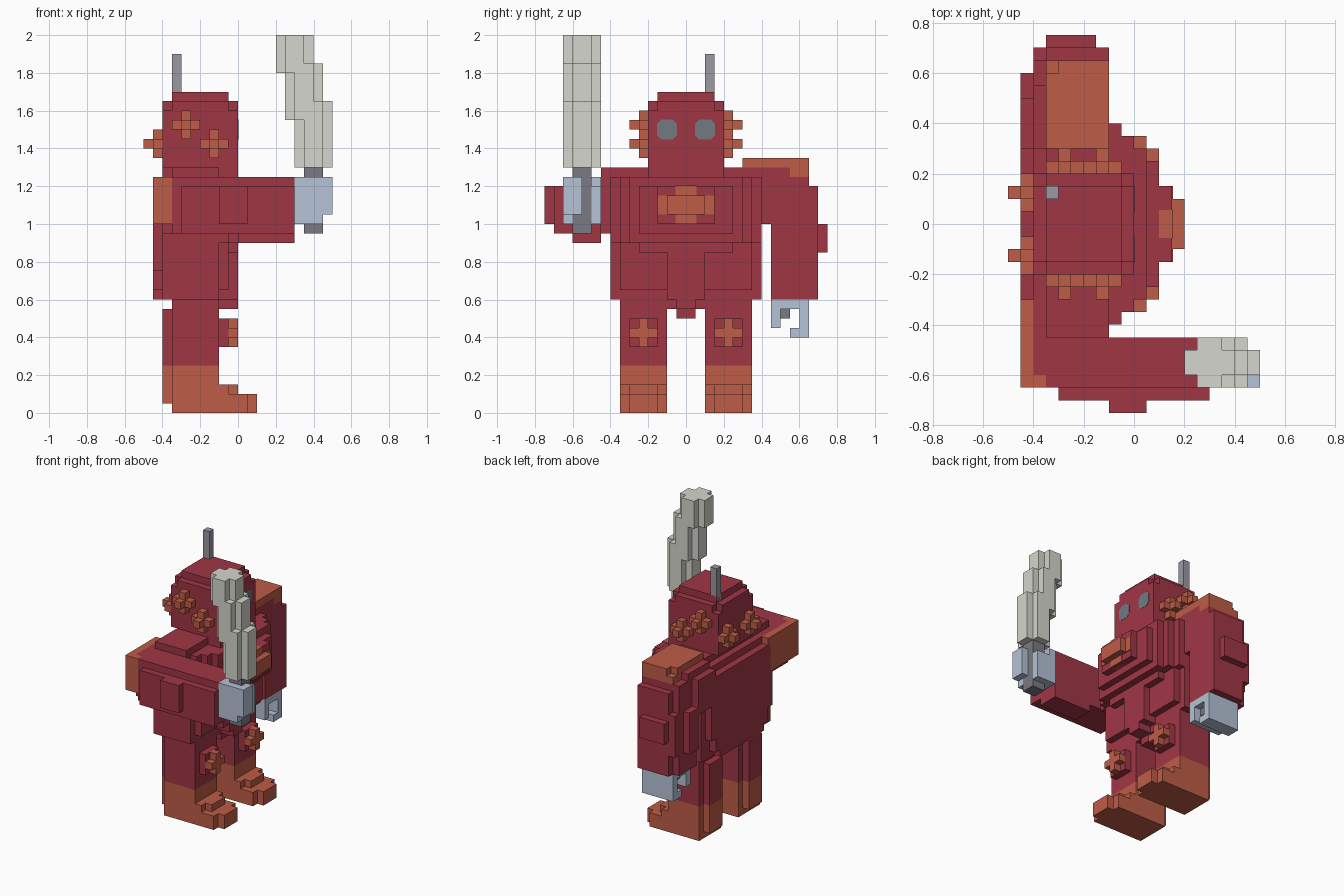
import bpy, bmesh
from mathutils import Matrix, Vector

cube = bpy.data.objects.get("Cube")
if cube:
    bpy.data.objects.remove(cube, do_unlink=True)

U = 0.05  # block size; all boxes are (x0, x1, y0, y1, z0, z1) in blocks


def material(name, rgb):
    lin = [((c / 255 + 0.055) / 1.055) ** 2.4 for c in rgb] + [1.0]
    m = bpy.data.materials.new(name)
    m.use_nodes = True
    m.diffuse_color = lin
    bsdf = next(n for n in m.node_tree.nodes if n.type == 'BSDF_PRINCIPLED')
    bsdf.inputs["Base Color"].default_value = lin
    bsdf.inputs["Roughness"].default_value = 0.8
    return m


RED = material("dark red", (160, 54, 69))
RUST = material("rust orange", (190, 92, 70))
BLADE = material("pale grey", (213, 214, 205))
STEEL = material("blue steel", (181, 195, 214))
GRIP = material("dark grey", (123, 122, 133))
ROD = material("mid grey", (155, 153, 163))
EYE = material("eye grey", (115, 120, 129))


def part(name, mat, boxes, mirror=False):
    """One object made of blocks; mirror repeats them across y."""
    bm = bmesh.new()
    boxes = list(boxes)
    if mirror:
        boxes += [(a, b, -d, -c, e, f) for a, b, c, d, e, f in boxes]
    for x0, x1, y0, y1, z0, z1 in boxes:
        size = Matrix.Diagonal(((x1 - x0) * U, (y1 - y0) * U, (z1 - z0) * U, 1))
        mid = Vector((x0 + x1, y0 + y1, z0 + z1)) * U / 2
        bmesh.ops.create_cube(bm, size=1, matrix=Matrix.Translation(mid) @ size)
    me = bpy.data.meshes.new(name)
    bm.to_mesh(me)
    bm.free()
    me.materials.append(mat)
    ob = bpy.data.objects.new(name, me)
    bpy.context.collection.objects.link(ob)
    return ob


def stud(axis, sign, base, a, b):
    """Plus-shaped stud with a centre nub; a, b are its low corner."""
    out = []
    for d0, d1, a0, a1, b0, b1 in ((0, 1, 0, 3, 1, 2), (0, 1, 1, 2, 0, 3), (0, 2, 1, 2, 1, 2)):
        d = sorted((base + sign * d0, base + sign * d1))
        r = (a + a0, a + a1)
        v = (b + b0, b + b1)
        out.append((*d, *r, *v) if axis == 'x' else (*r, *d, *v))
    return out


# Head
part("head", RED, [(-8, 0, -4, 4, 26, 32), (-8, 0, -3, 3, 32, 33), (-7, -1, -4, 4, 32, 33),
                   (-7, -1, -3, 3, 33, 34), (-7, 0, -4, 4, 25, 26)])
part("head_studs_side", RUST, stud('y', 1, 4, -7, 29) + stud('y', 1, 4, -4, 27), mirror=True)
part("head_studs_back", RUST, stud('x', -1, -8, 1, 27), mirror=True)
part("antenna", ROD, [(-7, -6, 2, 3, 33, 38)])
eyes = part("eyes", EYE, [(0, 0.03, 0.95, 3.05, 28.95, 31.05)], mirror=True)
bm = bmesh.new()
bm.from_mesh(eyes.data)
edges = [e for e in bm.edges if abs(e.verts[0].co.x - e.verts[1].co.x) > 0.001]
bmesh.ops.bevel(bm, geom=edges, offset=0.022, segments=1, affect='EDGES')
bm.to_mesh(eyes.data)
bm.free()

# Torso, with a stepped barrel chest
part("torso", RED, [
    (-8, -2, -8, 8, 12, 25), (-2, -1, -7, 7, 13, 18), (-2, -1, -8, 8, 18, 25),
    (-8, -2, -9, 9, 20, 25), (-7, -2, -9, 6, 25, 26),
    (-9, -8, -7, 7, 15, 24), (-9, -8, -6, 6, 13, 15), (-9, -8, -5, 5, 12, 13),
    (-7, -2, -7, 7, 11, 12), (-6, -2, -1, 1, 10, 11)])
part("chest", RED, [
    (-1, 0, -7, 7, 18, 25), (0, 1, -6, 6, 18, 25), (1, 2, -5, 5, 19, 24),
    (2, 3, -3, 3, 20, 24)])
part("belly", RED, [(-1, 0, -5, 5, 17, 18), (-2, 0, -2, 2, 12, 17), (-2, 0, -1, 1, 11, 12)])
part("chest_badge", RUST, [(3, 3.1, -3, 3, 21, 23), (3, 4, -2, 2, 21, 23),
                           (2, 3.1, -1.1, 1.1, 20, 24.05)])

# Legs and boots
part("legs", RED, [(-7, -2, 2, 7, 5, 12), (-8, -7, 3, 6, 5, 11), (-2, -1, 3, 6, 7, 10)], mirror=True)
part("boots", RUST, [(-7, -2, 2, 7, 0, 5), (-8, -7, 3, 6, 1, 5), (-2, 1, 2, 7, 0, 2),
                     (1, 2, 3, 6, 0, 2), (-2, -1, 2, 7, 2, 3), (-1, 0, 3, 6, 2, 3)], mirror=True)
part("knee_studs", RUST, [(-1, 0, 3, 6, 8, 9), (-1, 0, 4, 5, 7, 10)], mirror=True)

# Left arm, hanging
part("left_arm", RED, [
    (-8, -2, 6, 11, 20, 26), (-8, -2, 9, 13, 12, 25), (-7, -2, 13, 14, 12, 24),
    (-8, -7, 13, 14, 15, 21), (-7, -3, 14, 15, 17, 20),
    (-9, -8, 6, 10, 20, 25), (-9, -8, 10, 12, 15, 21)])
part("left_shoulder_cap", RUST, [(-7, -2, 6, 12, 26, 27), (-6, -2, 12, 13, 26, 27),
                                 (-7, -2, 11, 13, 25, 26)])
part("left_hand", STEEL, [
    (-7, -2, 9, 13, 11, 12), (-7, -2, 9, 10, 9, 11), (-7, -2, 12, 13, 8, 11),
    (-7, -2, 11, 12, 8, 9)])
part("left_hand_core", GRIP, [(-6, -3, 10, 11, 10, 11)])

# Right arm, bent forward
part("right_arm", RED, [
    (-8, -2, -12, -8, 19, 25), (-7, -2, -13, -12, 19, 25), (-2, 6, -13, -9, 19, 25),
    (-6, 6, -14, -13, 19, 24), (-2, 1, -15, -14, 20, 24), (0, 6, -12, -9, 18, 19)])
part("right_shoulder_cap", RUST, [(-9, -8, -13, -6, 20, 25), (-8, -7, -13, -12, 20, 25)])
part("right_hand", STEEL, [
    (6, 7, -13, -9, 20, 25), (7, 9, -13, -12, 20, 25), (9, 10, -13, -11, 21, 25),
    (7, 9, -10, -9, 20, 24)])

# Curved blade: stacked segments with a plus-shaped section
part("blade_grip", GRIP, [(7, 9, -12, -10, 19, 26)])
blade = []
for x0, x1, z0, z1 in ((6, 10, 26, 33), (5, 9, 31, 37), (4, 8, 36, 40)):
    blade += [(x0, x1, -12, -10, z0, z1), (x0 + 1, x1 - 1, -13, -9, z0, z1)]
part("blade", BLADE, blade)
